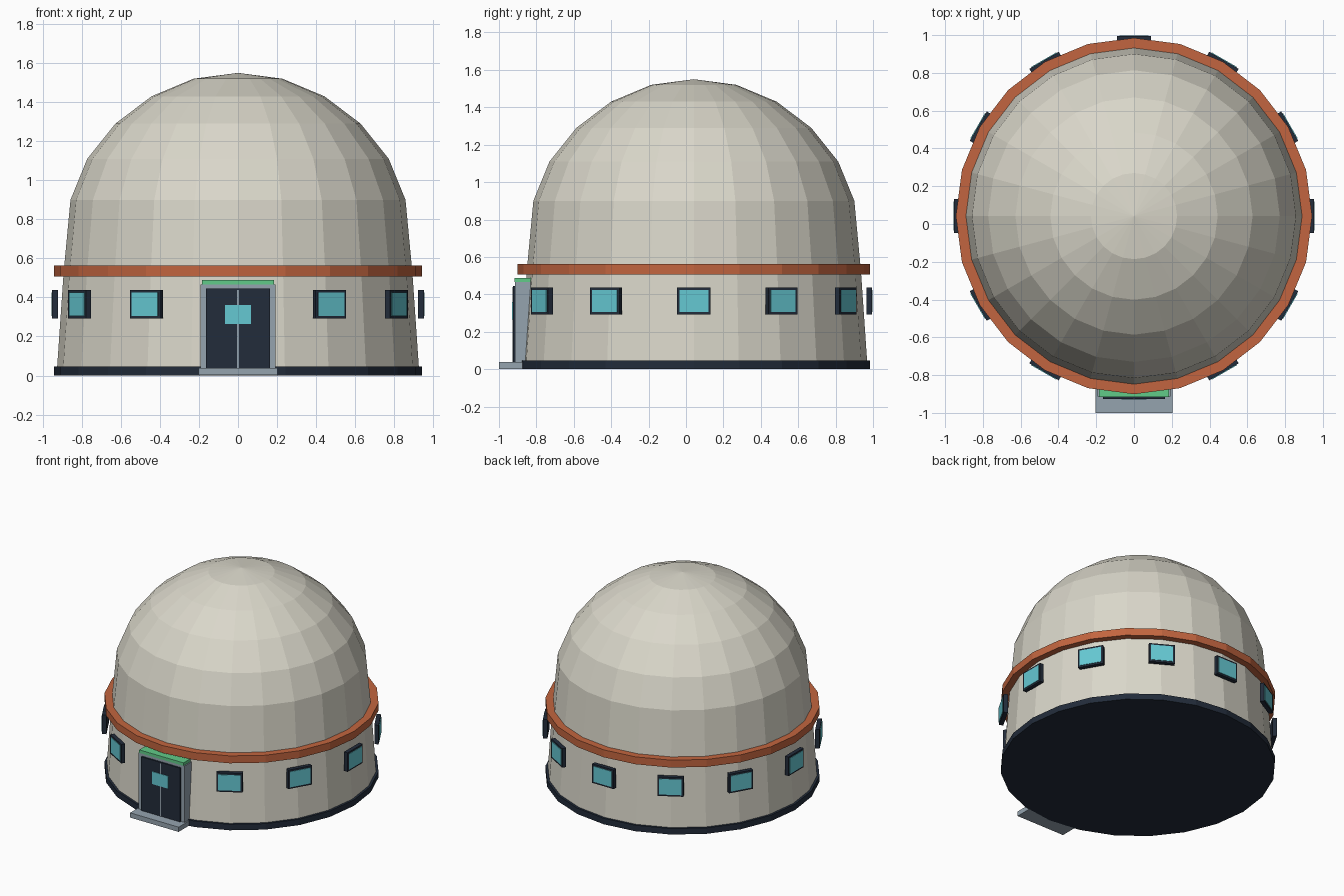
import bpy, bmesh, math
from mathutils import Matrix, Vector

if "Cube" in bpy.data.objects:
    bpy.data.objects.remove(bpy.data.objects["Cube"])

SIDES = 24
CY = 0.042          # dome centre, pushed back by the door step


def material(name, rgb):
    m = bpy.data.materials.new(name)
    m.diffuse_color = (*rgb, 1)
    m.use_nodes = True
    m.node_tree.nodes["Principled BSDF"].inputs["Base Color"].default_value = m.diffuse_color
    return m


CREAM = material("cream_shell", (0.70, 0.68, 0.59))
RUST = material("rust_trim", (0.54, 0.13, 0.05))
NAVY = material("dark_navy", (0.016, 0.025, 0.043))
CYAN = material("cyan_glass", (0.13, 0.58, 0.65))
GREY = material("blue_grey", (0.30, 0.37, 0.43))
GREEN = material("green_lamp", (0.12, 0.60, 0.25))


def finish(bm, name, mat):
    bmesh.ops.recalc_face_normals(bm, faces=bm.faces)
    me = bpy.data.meshes.new(name)
    bm.to_mesh(me)
    bm.free()
    me.materials.append(mat)
    ob = bpy.data.objects.new(name, me)
    bpy.context.collection.objects.link(ob)
    return ob


def lathe(name, profile, mat, loop=False):
    """Turn (radius, z) points round the dome axis; radius 0 closes to a pole."""
    bm = bmesh.new()
    rings = []
    for r, z in profile:
        n = SIDES if r > 0 else 1
        rings.append([bm.verts.new((r * math.sin(2 * math.pi * i / SIDES),
                                    CY - r * math.cos(2 * math.pi * i / SIDES), z))
                      for i in range(n)])
    pairs = list(zip(rings, rings[1:])) + ([(rings[-1], rings[0])] if loop else [])
    for a, b in pairs:
        for i in range(SIDES):
            j = (i + 1) % SIDES
            quad = [a[i % len(a)], a[j % len(a)], b[j % len(b)], b[i % len(b)]]
            bm.faces.new(list(dict.fromkeys(quad)))
    return finish(bm, name, mat)


def box(name, x, y, z, mat, turn=0):
    """Box from (min, max) ranges; with a turn, y is measured from the dome axis."""
    bm = bmesh.new()
    bmesh.ops.create_cube(bm, size=1)
    size = Vector([b - a for a, b in (x, y, z)])
    mid = Vector([(a + b) / 2 for a, b in (x, y, z)])
    m = Matrix.Translation(mid) @ Matrix.Diagonal((*size, 1))
    if turn:
        m = Matrix.Translation((0, CY, 0)) @ Matrix.Rotation(turn, 4, 'Z') @ m
    bm.transform(m)
    return finish(bm, name, mat)


# Shell, foot and trim band
lathe("dome_shell", [(0, 0.02), (0.928, 0.02), (0.893, 0.53), (0.858, 0.90), (0.772, 1.11),
                     (0.628, 1.29), (0.443, 1.43), (0.228, 1.52), (0, 1.55)], CREAM)
lathe("foot_ring", [(0, 0), (0.943, 0), (0.943, 0.045), (0, 0.045)], NAVY)
lathe("trim_band", [(0.88, 0.507), (0.943, 0.507), (0.943, 0.563), (0.88, 0.563)], RUST, loop=True)

# Windows every 30 degrees, leaving the front free for the door
for i in range(1, 12):
    a = math.radians(30 * i)
    box(f"window_frame_{i}", (-0.09, 0.09), (-0.952, -0.922), (0.293, 0.437), NAVY, a)
    box(f"window_glass_{i}", (-0.077, 0.077), (-0.956, -0.948), (0.306, 0.424), CYAN, a)

# Entrance
box("door_step", (-0.203, 0.203), (-1.0, -0.85), (0.002, 0.038), GREY)
box("door_frame", (-0.193, 0.193), (-0.914, -0.80), (0.03, 0.465), GREY)
box("door_lamp", (-0.185, 0.185), (-0.917, -0.80), (0.465, 0.488), GREEN)
box("door_panel", (-0.163, 0.163), (-0.926, -0.91), (0.038, 0.445), NAVY)
box("door_seam", (-0.004, 0.004), (-0.928, -0.922), (0.038, 0.438), GREY)
box("door_glass", (-0.067, 0.067), (-0.930, -0.922), (0.265, 0.36), CYAN)
